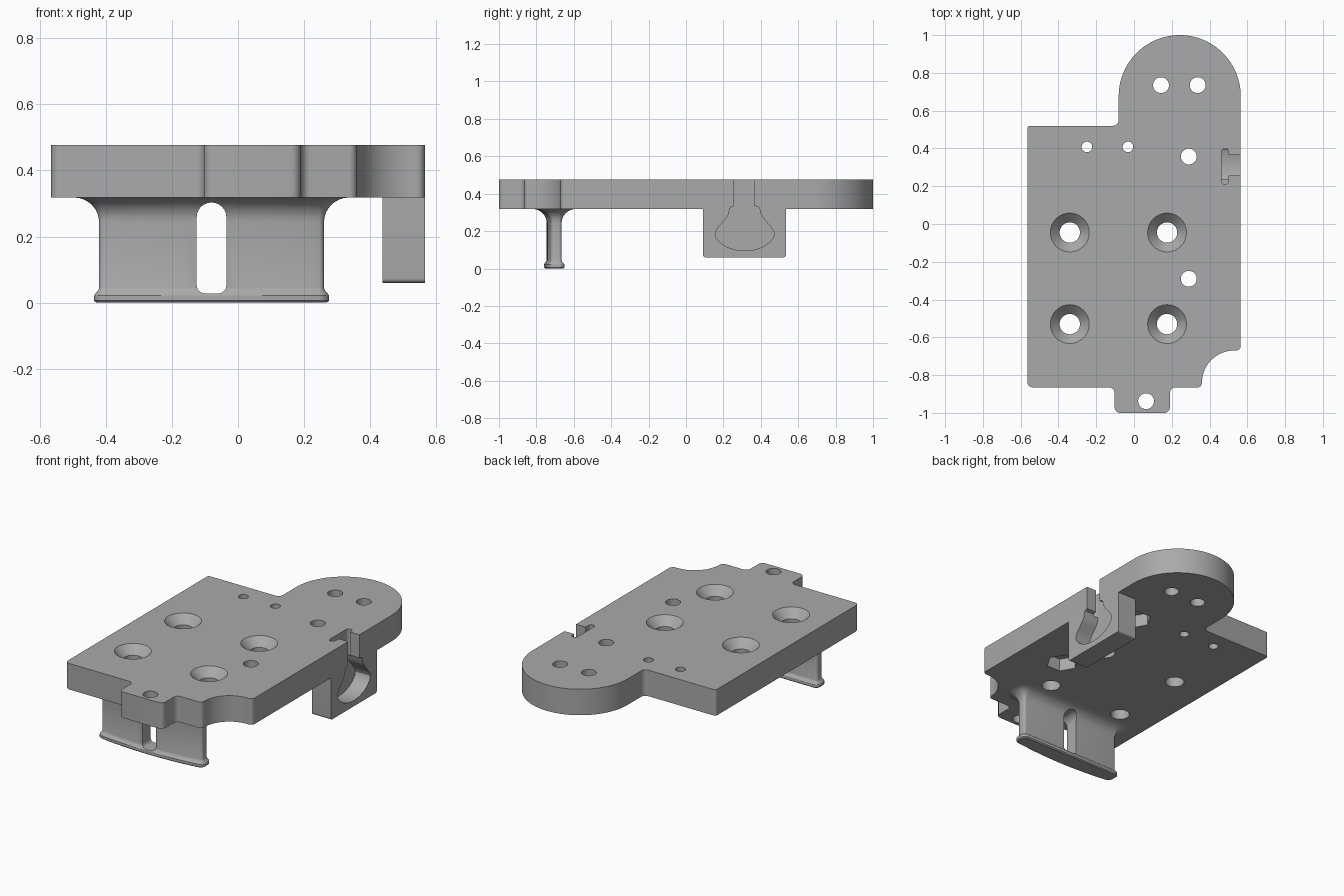
import bpy, bmesh, math
from mathutils import Vector

if "Cube" in bpy.data.objects:
    bpy.data.objects.remove(bpy.data.objects["Cube"])

grey = bpy.data.materials.new("plain grey")
grey.diffuse_color = (0.40, 0.40, 0.40, 1)
grey.use_nodes = True
grey.node_tree.nodes["Principled BSDF"].inputs["Base Color"].default_value = grey.diffuse_color
Z0, Z1 = 0.318, 0.477          # underside and top of the plate


def loft(name, rings):
    """Closed solid through a stack of equally sized point rings."""
    bm = bmesh.new()
    loops = [[bm.verts.new(p) for p in ring] for ring in rings]
    n = len(loops[0])
    for a, b in zip(loops, loops[1:]):
        for i in range(n):
            bm.faces.new((a[i], a[(i + 1) % n], b[(i + 1) % n], b[i]))
    bm.faces.new(loops[0][::-1])
    bm.faces.new(loops[-1])
    bmesh.ops.recalc_face_normals(bm, faces=bm.faces[:])
    me = bpy.data.meshes.new(name)
    bm.to_mesh(me)
    bm.free()
    me.materials.append(grey)
    ob = bpy.data.objects.new(name, me)
    bpy.context.collection.objects.link(ob)
    return ob


def prism(name, pts, lo, hi, axis="z"):
    place = {"z": lambda a, b, h: (a, b, h),
             "y": lambda a, b, h: (a, h, b),
             "x": lambda a, b, h: (h, a, b)}[axis]
    return loft(name, [[place(a, b, h) for a, b in pts] for h in (lo, hi)])


def rounded(corners):
    """Right-angled outline with a radius given for each corner."""
    out = []
    for i, (x, y, r) in enumerate(corners):
        p = Vector((x, y))
        if r == 0:
            out.append(tuple(p))
            continue
        d1 = (Vector(corners[i - 1][:2]) - p).normalized()
        d2 = (Vector(corners[(i + 1) % len(corners)][:2]) - p).normalized()
        c = p + (d1 + d2) * r
        n = 24 if r > 0.1 else 6
        for k in range(n + 1):
            t = math.pi / 2 * k / n
            out.append(tuple(c - (d2 * math.cos(t) + d1 * math.sin(t)) * r))
    clean = []
    for q in out:
        if not clean or (Vector(q) - Vector(clean[-1])).length > 1e-4:
            clean.append(q)
    return clean


def box(x0, x1, y0, y1, r=0.0):
    return rounded([(x0, y0, r), (x1, y0, r), (x1, y1, r), (x0, y1, r)])


def circle(x, y, r, z, n=32):
    return [(x + r * math.cos(2 * math.pi * i / n),
             y + r * math.sin(2 * math.pi * i / n), z) for i in range(n)]


def cut(target, cutter, keep=False):
    cutter.hide_render = True
    mod = target.modifiers.new("cut", "BOOLEAN")
    mod.operation, mod.solver, mod.object = "DIFFERENCE", "EXACT", cutter
    bpy.context.view_layer.objects.active = target
    bpy.ops.object.modifier_apply(modifier=mod.name)
    if not keep:
        bpy.data.objects.remove(cutter)


# Main plate with rounded lobe, front tab and scooped corner
plate = prism("base_plate", rounded([
    (-.565, -.865, .03), (-.103, -.865, .03), (-.103, -1, .03), (.19, -1, .03),
    (.19, -.865, .03), (.36, -.865, .025), (.36, -.67, .17), (.565, -.67, .025),
    (.565, 1, .323), (-.081, 1, .323), (-.081, .52, .03), (-.565, .52, .015)]), Z0, Z1)

# Countersunk screw holes
for x in (-.34, .175):
    for y in (-.045, -.53):
        cut(plate, loft("countersink", [circle(x, y, r, z) for r, z in
                                        ((.054, .25), (.054, .427), (.103, Z1), (.123, .497))]))

# Plain through holes
for x, y, r in ((.143, .735, .042), (.337, .735, .042), (.29, .357, .042), (.29, -.29, .042),
                (.064, -.938, .042), (-.249, .408, .028), (-.032, .408, .028)):
    cut(plate, loft("hole", [circle(x, y, r, .25), circle(x, y, r, .55)]))

# Hexagonal nut pockets in the underside
for y in (.357, -.29):
    cut(plate, loft("nut_pocket", [circle(.29, y, .092, z, 6) for z in (.25, .395)]))

# T-shaped slot through the right edge
cut(plate, prism("slot", box(.464, .50, .21, .40, .017), .25, .55))
cut(plate, prism("channel", box(.485, .62, .257, .367), .25, .55))

# Hanging block with a bulb-shaped recess
block = prism("latch_block", rounded([(.09, .06, .014), (.535, .06, .014),
                                      (.535, Z0, 0), (.09, Z0, 0)]), .437, .565, "x")
half = [(.055, .335), (.075, .328), (.082, .312), (.086, .29), (.105, .262), (.132, .232),
        (.152, .205), (.158, .185), (.153, .165), (.132, .14), (.1, .117), (.055, .101)]
bulb_pts = [(.314 + a, z) for a, z in half] + [(.314, .095)] + [(.314 - a, z) for a, z in half[::-1]]
bulb = prism("bulb", bulb_pts, .464, .62, "x")
cut(block, bulb, keep=True)
cut(plate, bulb)


# Clip: wall bowed at the front, foot lip below, flared into the plate
def clip_ring(o, z):
    r, hx = .015 + o, .34 + o
    y0, y1 = -.72 - o, -.665 + o
    pts = []
    for cx, cy, a0 in ((hx - r, y1 - r, 0), (-hx + r, y1 - r, 90),
                       (-hx + r, y0 + r, 180), (hx - r, y0 + r, 270)):
        if a0 == 270:      # bowed front face
            pts += [((hx - r) * k / 8, y0) for k in range(-7, 8)]
        for k in range(7):
            a = math.radians(a0 + 15 * k)
            pts.append((cx + r * math.cos(a), cy + r * math.sin(a)))
    mid = (y0 + y1) / 2
    return [(x - .08, y - (.025 * (1 - (x / hx) ** 2) if y < mid else 0), z) for x, y in pts]


layers = [(.008, 0), (.015, .006), (.015, .022), (.011, .028), (.003, .036), (0, .045)]
layers += [(.075 * (1 - math.cos(t)), Z0 - .075 + .075 * math.sin(t))
           for t in (math.radians(11.25 * k) for k in range(8))]
layers.append((.075, Z0))
clip = loft("clip_legs", [clip_ring(o, z) for o, z in layers])
cut(clip, prism("gap", rounded([(-.125, .028, .025), (-.035, .028, .025),
                                (-.035, .303, .0445), (-.125, .303, .0445)]), -.95, -.45, "y"))

# Smooth curved walls, keep corners crisp
for ob in (plate, block, clip):
    bpy.ops.object.select_all(action="DESELECT")
    ob.select_set(True)
    bpy.context.view_layer.objects.active = ob
    bpy.ops.object.shade_smooth_by_angle(angle=math.radians(30))
